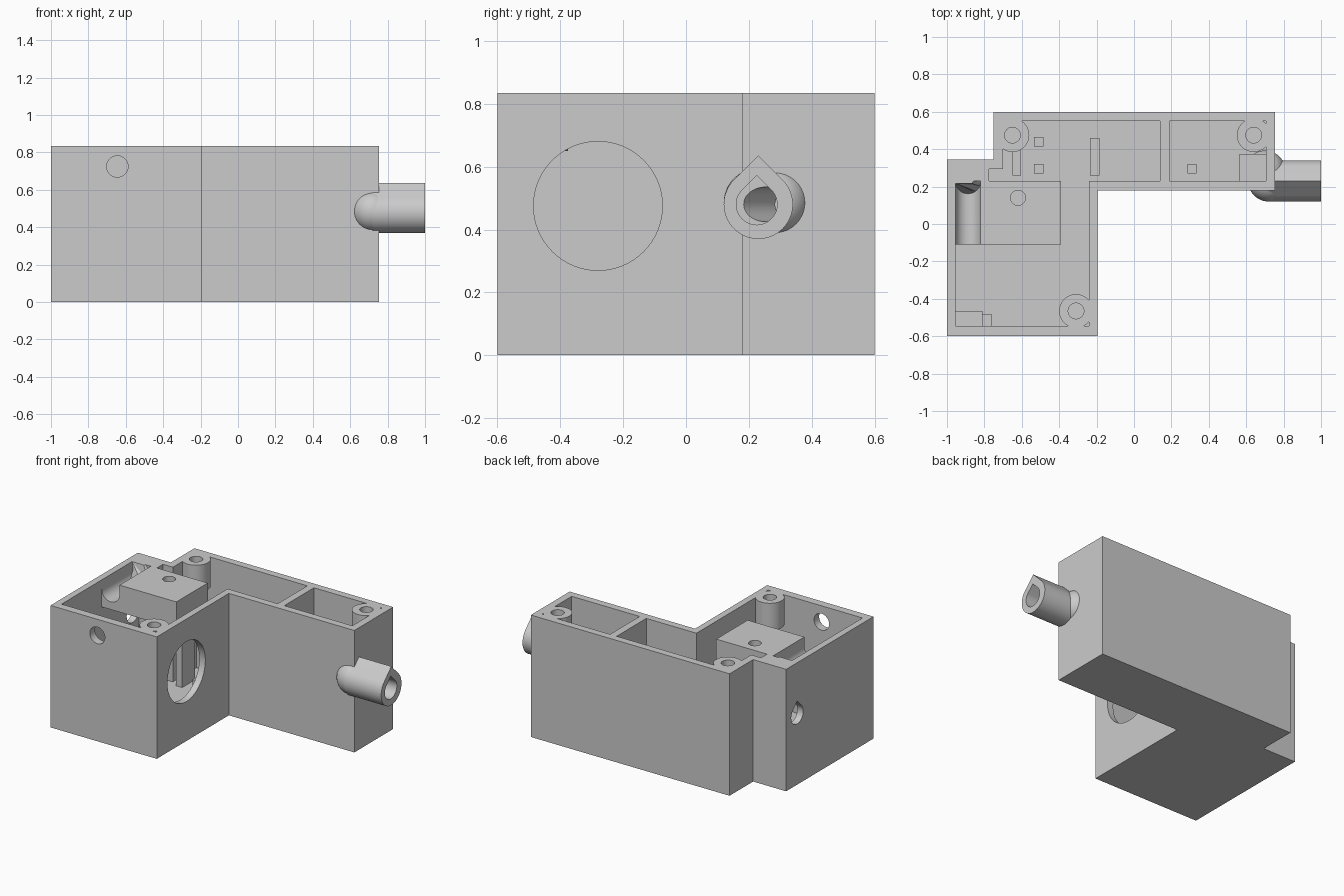
import bpy, bmesh, math
from mathutils import Vector

cube = bpy.data.objects.get("Cube")
if cube:
    bpy.data.objects.remove(cube, do_unlink=True)

H = 0.835       # rim height
SHELF_Z = 0.65  # underside of shelf and screw bosses

grey = bpy.data.materials.new("plain grey")
grey.use_nodes = True
grey.diffuse_color = (0.6, 0.6, 0.6, 1)
grey.node_tree.nodes["Principled BSDF"].inputs["Base Color"].default_value = (0.6, 0.6, 0.6, 1)


def finish(name, bm):
    bmesh.ops.recalc_face_normals(bm, faces=bm.faces)
    mesh = bpy.data.meshes.new(name)
    bm.to_mesh(mesh)
    bm.free()
    mesh.materials.append(grey)
    ob = bpy.data.objects.new(name, mesh)
    bpy.context.collection.objects.link(ob)
    return ob


def prism(name, pts, lo, hi, axis="Z"):
    """Extrude a 2D outline along an axis."""
    place = {"X": lambda a, b, t: (t, a, b),
             "Y": lambda a, b, t: (a, t, b),
             "Z": lambda a, b, t: (a, b, t)}[axis]
    bm = bmesh.new()
    rings = [[bm.verts.new(place(a, b, t)) for a, b in pts] for t in (lo, hi)]
    bm.faces.new(rings[0])
    bm.faces.new(rings[1])
    n = len(pts)
    for i in range(n):
        j = (i + 1) % n
        bm.faces.new((rings[0][i], rings[0][j], rings[1][j], rings[1][i]))
    return finish(name, bm)


def box(name, x0, x1, y0, y1, z0, z1):
    return prism(name, [(x0, y0), (x1, y0), (x1, y1), (x0, y1)], z0, z1)


def arc(a, b, r, start=0, end=360, n=48):
    steps = n if end - start == 360 else n + 1
    return [(a + r * math.cos(math.radians(start + (end - start) * i / n)),
             b + r * math.sin(math.radians(start + (end - start) * i / n))) for i in range(steps)]


def teardrop(a, b, r):
    return arc(a, b, r, 135, 405) + [(a, b + r * math.sqrt(2))]


def ball(name, centre, r):
    bm = bmesh.new()
    bmesh.ops.create_uvsphere(bm, u_segments=48, v_segments=24, radius=r)
    bmesh.ops.translate(bm, verts=bm.verts, vec=centre)
    return finish(name, bm)


def rod(name, p, q, r):
    p, q = Vector(p), Vector(q)
    bm = bmesh.new()
    bmesh.ops.create_cone(bm, cap_ends=True, segments=40, radius1=r, radius2=r, depth=(q - p).length)
    bmesh.ops.rotate(bm, verts=bm.verts, matrix=(q - p).to_track_quat("Z", "Y").to_matrix())
    bmesh.ops.translate(bm, verts=bm.verts, vec=(p + q) / 2)
    return finish(name, bm)


cutters = []


def cut(ob, *tools):
    bpy.context.view_layer.objects.active = ob
    for tool in tools:
        tool.hide_render = True
        if tool not in cutters:
            cutters.append(tool)
        mod = ob.modifiers.new("cut", "BOOLEAN")
        mod.operation, mod.solver, mod.object = "DIFFERENCE", "EXACT", tool
        bpy.ops.object.modifier_apply(modifier=mod.name)


# Open-topped L-shaped housing
outer = [(-1, -0.6), (-0.195, -0.6), (-0.195, 0.18), (0.755, 0.18),
         (0.755, 0.6), (-0.75, 0.6), (-0.75, 0.345), (-1, 0.345)]
inner = [(-0.955, -0.545), (-0.24, -0.545), (-0.24, 0.23), (0.705, 0.23),
         (0.705, 0.55), (-0.7, 0.55), (-0.7, 0.295), (-0.955, 0.295)]
housing = prism("housing", outer, 0, H)
cut(housing, prism("cavity_cutter", inner, 0.05, 1))

# Openings in the walls
window = prism("window_cutter", arc(-0.28, 0.475, 0.205, n=64), -0.3, -0.1, "X")
front_hole = prism("front_hole_cutter", arc(-0.645, 0.725, 0.057), -0.7, -0.5, "Y")
side_hole = prism("side_hole_cutter", teardrop(0.225, 0.48, 0.065), -1.1, -0.9, "X")
bore = prism("bore_cutter", teardrop(0.225, 0.48, 0.065), 0.7, 1.1, "X")
bend = rod("bend_cutter", (0.75, 0.215, 0.48), (0.5, 0.40, 0.48), 0.055)
cut(housing, window, front_hole, side_hole, bore, bend)

# Angled outlet: teardrop spout, rounded elbow and inner seat
spout = prism("spout", teardrop(0.23, 0.48, 0.11), 0.72, 1, "X")
elbow_outer = ball("elbow_outer", (0.72, 0.23, 0.485), 0.11)
elbow_inner = ball("elbow_inner", (0.7, 0.283, 0.485), 0.11)
seat = box("outlet_seat", 0.565, 0.72, 0.2, 0.375, 0.37, 0.6)
for part in (spout, elbow_outer, elbow_inner, seat):
    cut(part, bore, bend)

# Shelf with a groove that ends in a slope
shelf = box("shelf", -0.97, -0.39, -0.11, 0.23, SHELF_Z, H)
gx, gr, gz = -0.8875, 0.0675, 0.77
groove = prism("groove_cutter", arc(gx, gz, gr, 180, 360, 24) + [(gx + gr, 1), (gx - gr, 1)],
               -0.2, 0.229, "Y")
for v in groove.data.vertices:
    if v.co.y > 0:
        v.co.y -= max(0, gz - v.co.z)
shelf_screw = prism("shelf_screw_cutter", arc(-0.62, 0.14, 0.04), 0.7, 1)
cut(shelf, groove, shelf_screw)
box("shelf_back", -0.97, -0.775, 0.23, 0.31, SHELF_Z, H)

# Screw bosses
for name, x, y in (("back_right", -0.65, 0.475), ("back_left", 0.64, 0.475), ("front", -0.31, -0.465)):
    boss = prism("boss_" + name, arc(x, y, 0.09), SHELF_Z, H)
    hole = prism("boss_cutter_" + name, arc(x, y, 0.042), 0.69, 1)
    cut(boss, hole)
    cut(housing, hole)

# Dividing wall and small fixtures on the floor
box("divider", 0.14, 0.19, 0.21, 0.57, 0.03, H)
box("floor_rib", -0.235, -0.185, 0.26, 0.46, 0.03, 0.2)
box("corner_rib", -0.65, -0.605, 0.26, 0.4, 0.03, 0.4)
for i, (x, y) in enumerate(((-0.51, 0.44), (-0.51, 0.295), (0.31, 0.295))):
    box("floor_peg_%d" % i, x - 0.025, x + 0.025, y - 0.025, y + 0.025, 0.03, 0.12)
box("corner_step", -0.97, -0.81, -0.56, -0.465, 0.03, 0.15)
box("corner_peg", -0.81, -0.76, -0.56, -0.485, 0.03, 0.12)

# Remove the cutters and smooth the round parts
for tool in cutters:
    bpy.data.objects.remove(tool, do_unlink=True)
for ob in bpy.context.collection.objects:
    if ob.type == "MESH" and ob.data.materials and ob.data.materials[0] == grey:
        bpy.ops.object.select_all(action="DESELECT")
        ob.select_set(True)
        bpy.context.view_layer.objects.active = ob
        bpy.ops.object.shade_smooth_by_angle()
